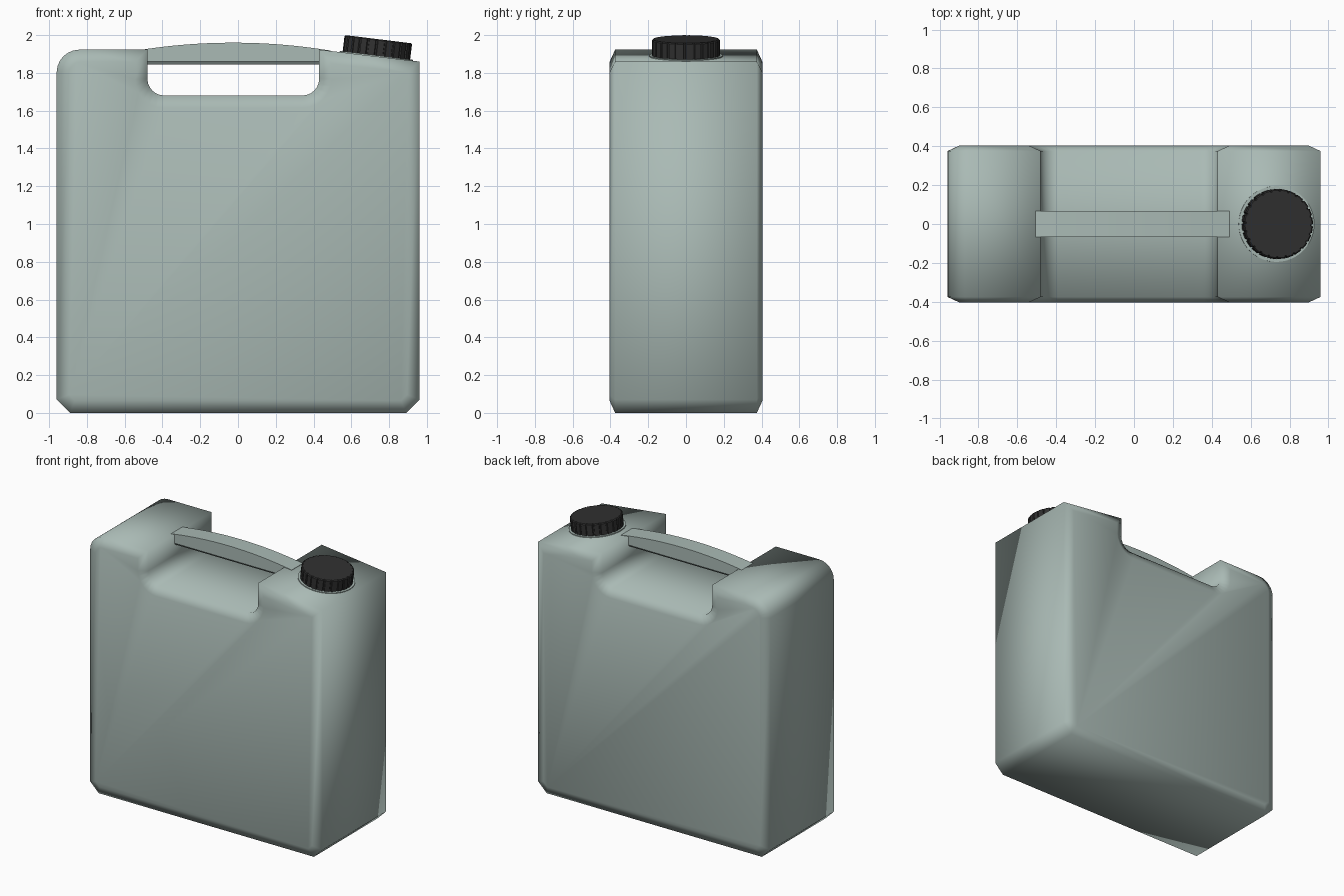
import bpy, bmesh, math
from mathutils import Matrix, Vector

if "Cube" in bpy.data.objects:
    bpy.data.objects.remove(bpy.data.objects["Cube"])


def material(name, rgb):
    m = bpy.data.materials.new(name)
    m.diffuse_color = (*rgb, 1)
    m.use_nodes = True
    m.node_tree.nodes["Principled BSDF"].inputs["Base Color"].default_value = m.diffuse_color
    return m


PLASTIC = material("grey_green_plastic", (0.40, 0.49, 0.46))
BLACK = material("black_plastic", (0.03, 0.03, 0.03))


def finish(name, bm, mat, angle):
    bmesh.ops.recalc_face_normals(bm, faces=bm.faces)
    mesh = bpy.data.meshes.new(name)
    bm.to_mesh(mesh)
    bm.free()
    mesh.materials.append(mat)
    ob = bpy.data.objects.new(name, mesh)
    bpy.context.collection.objects.link(ob)
    bpy.ops.object.select_all(action='DESELECT')
    ob.select_set(True)
    bpy.context.view_layer.objects.active = ob
    bpy.ops.object.shade_smooth_by_angle(angle=math.radians(angle))
    return ob


def arc(cx, cz, r, a0, a1, n=6):
    angles = [math.radians(a0 + (a1 - a0) * i / n) for i in range(n + 1)]
    return [(cx + r * math.cos(a), cz + r * math.sin(a)) for a in angles]


def inset(points, d):
    # mitred inward offset of a counter-clockwise outline
    out = []
    for i, p in enumerate(points):
        p, a, b = Vector(p), Vector(points[i - 1]), Vector(points[(i + 1) % len(points)])
        e, f = (p - a).normalized(), (b - p).normalized()
        n, m = Vector((-e.y, e.x)), Vector((-f.y, f.x))
        out.append(p + (n + m) * d / (1 + n.dot(m)))
    return out


def skin(bm, rings):
    # joins matching closed rings and caps both ends
    rings = [[bm.verts.new(co) for co in ring] for ring in rings]
    for r, s in zip(rings, rings[1:]):
        for i in range(len(r)):
            bm.faces.new((r[i - 1], r[i], s[i], s[i - 1]))
    bm.faces.new(rings[0])
    bm.faces.new(rings[-1])


# Body: side outline with handle notch, chamfered toward the front and back
outline = [(-0.89, 0), (0.89, 0), (0.96, 0.07), (0.96, 1.86), (0.43, 1.923)]
outline += arc(0.34, 1.77, 0.09, 0, -90)
outline += arc(-0.39, 1.77, 0.09, 270, 180)
outline += [(-0.48, 1.923)]
outline += arc(-0.84, 1.803, 0.12, 90, 180)
outline += [(-0.96, 0.07)]
inner = inset(outline, 0.065)
bm = bmesh.new()
skin(bm, [[(x, y, z) for x, z in pts] for y, pts in
          ((-0.405, inner), (-0.375, outline), (0.375, outline), (0.405, inner))])
finish("canister_body", bm, PLASTIC, 75)

# Handle: bowed top, straight underside with a small chamfer
bm = bmesh.new()
rings = []
for i in range(17):
    x = -0.54 + 1.03 * i / 16
    t = (x + 0.025) / 0.515
    top = 1.96 - 0.042 * t * t
    rings.append([(x, -0.066, top), (x, -0.066, 1.86), (x, -0.054, 1.845),
                  (x, 0.054, 1.845), (x, 0.066, 1.86), (x, 0.066, top)])
skin(bm, rings)
finish("carry_handle", bm, PLASTIC, 30)

# Sloping shoulder carries the neck collar and cap
slope = Matrix.Translation((0.732, 0, 1.887)) @ Matrix.Rotation(math.radians(7), 4, 'Y')


def circle(r, z, n=48):
    return [(r * math.cos(math.tau * i / n), r * math.sin(math.tau * i / n), z) for i in range(n)]


bm = bmesh.new()
skin(bm, [circle(0.195, -0.02), circle(0.195, 0.006)])
collar = finish("neck_collar", bm, PLASTIC, 30)
collar.matrix_world = slope

# Screw cap with narrow grip grooves
RIBS = 24
grip = []
for k in range(RIBS):
    for frac, r in ((0, 0.180), (0.72, 0.180), (0.78, 0.173), (0.94, 0.173)):
        a = math.tau * (k + frac) / RIBS
        grip.append((r * math.cos(a), r * math.sin(a)))


def grip_ring(scale, z):
    return [(x * scale, y * scale, z) for x, y in grip]


bm = bmesh.new()
skin(bm, [grip_ring(1, 0), grip_ring(1, 0.086), grip_ring(0.965, 0.092)])
cap = finish("screw_cap", bm, BLACK, 30)
cap.matrix_world = slope
